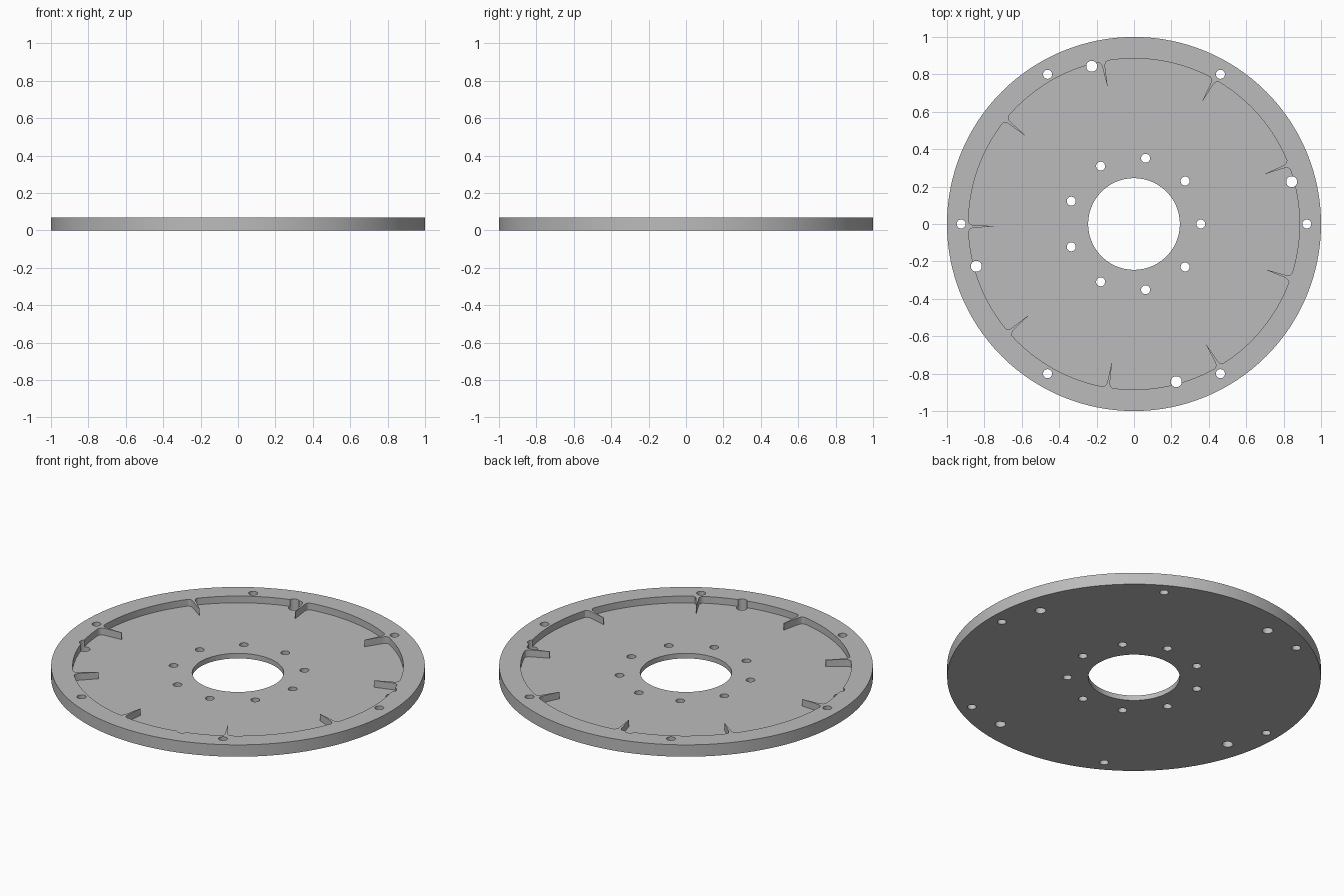
import bpy, bmesh
from math import sin, cos, pi, radians

default = bpy.data.objects.get("Cube")
if default:
    bpy.data.objects.remove(default, do_unlink=True)

THICK, FLOOR = 0.07, 0.03
RECESS_R, FIN_TIP_R, FINS = 0.885, 0.752, 9

grey = bpy.data.materials.new("plain grey")
grey.use_nodes = True
grey.diffuse_color = (0.5, 0.5, 0.5, 1)
grey.node_tree.nodes["Principled BSDF"].inputs["Base Color"].default_value = (0.5, 0.5, 0.5, 1)


def circle(radius, sides, cx=0, cy=0):
    return [(cx + radius * cos(2 * pi * i / sides), cy + radius * sin(2 * pi * i / sides))
            for i in range(sides)]


def polar(radius, angle):
    return radius * cos(angle), radius * sin(angle)


def prisms(name, outlines, z0, z1):
    """One object holding an upright prism for every outline."""
    bm = bmesh.new()
    for outline in outlines:
        face = bm.faces.new([bm.verts.new((x, y, z0)) for x, y in outline])
        top = bmesh.ops.extrude_face_region(bm, geom=[face])["geom"]
        verts = [v for v in top if isinstance(v, bmesh.types.BMVert)]
        bmesh.ops.translate(bm, verts=verts, vec=(0, 0, z1 - z0))
    bmesh.ops.recalc_face_normals(bm, faces=bm.faces)
    mesh = bpy.data.meshes.new(name)
    bm.to_mesh(mesh)
    bm.free()
    obj = bpy.data.objects.new(name, mesh)
    bpy.context.collection.objects.link(obj)
    return obj


def cut(body, cutter):
    cutter.hide_render = True
    mod = body.modifiers.new("cut", "BOOLEAN")
    mod.operation, mod.solver, mod.object = "DIFFERENCE", "EXACT", cutter
    bpy.ops.object.modifier_apply(modifier=mod.name)
    bpy.data.objects.remove(cutter, do_unlink=True)


# Recess outline: arcs between thin tapered fins with rounded root corners
recess = []
fin_side = [(FIN_TIP_R, 0.001), (0.85, 0.007), (0.866, 0.009),
            (0.878, 0.015), (RECESS_R, 0.026)]   # radius, half width
step = 2 * pi / FINS
for k in range(FINS):
    mid = radians(20.9) + k * step
    recess += [polar(r, mid - w / r) for r, w in reversed(fin_side)]
    recess += [polar(r, mid + w / r) for r, w in fin_side]
    margin = fin_side[-1][1] / RECESS_R
    span = step - 2 * margin
    recess += [polar(RECESS_R, mid + margin + span * i / 16) for i in range(1, 16)]

# Holes: centre bore, inner bolt ring, rim bolt ring, larger dowel holes
holes = [circle(0.245, 96)]
for count, ring, radius, start in ((9, 0.357, 0.024, 0), (6, 0.924, 0.024, 0),
                                   (4, 0.873, 0.029, 15)):
    for i in range(count):
        holes.append(circle(radius, 32, *polar(ring, radians(start) + 2 * pi * i / count)))

# Disc body
plate = prisms("flanged_plate", [circle(1, 128)], 0, THICK)
plate.data.materials.append(grey)
bpy.ops.object.select_all(action="DESELECT")
bpy.context.view_layer.objects.active = plate
plate.select_set(True)
cut(plate, prisms("recess_cutter", [recess], FLOOR, THICK + 0.1))
cut(plate, prisms("hole_cutter", holes, -0.1, THICK + 0.1))
bpy.ops.object.shade_smooth_by_angle(angle=radians(30))
